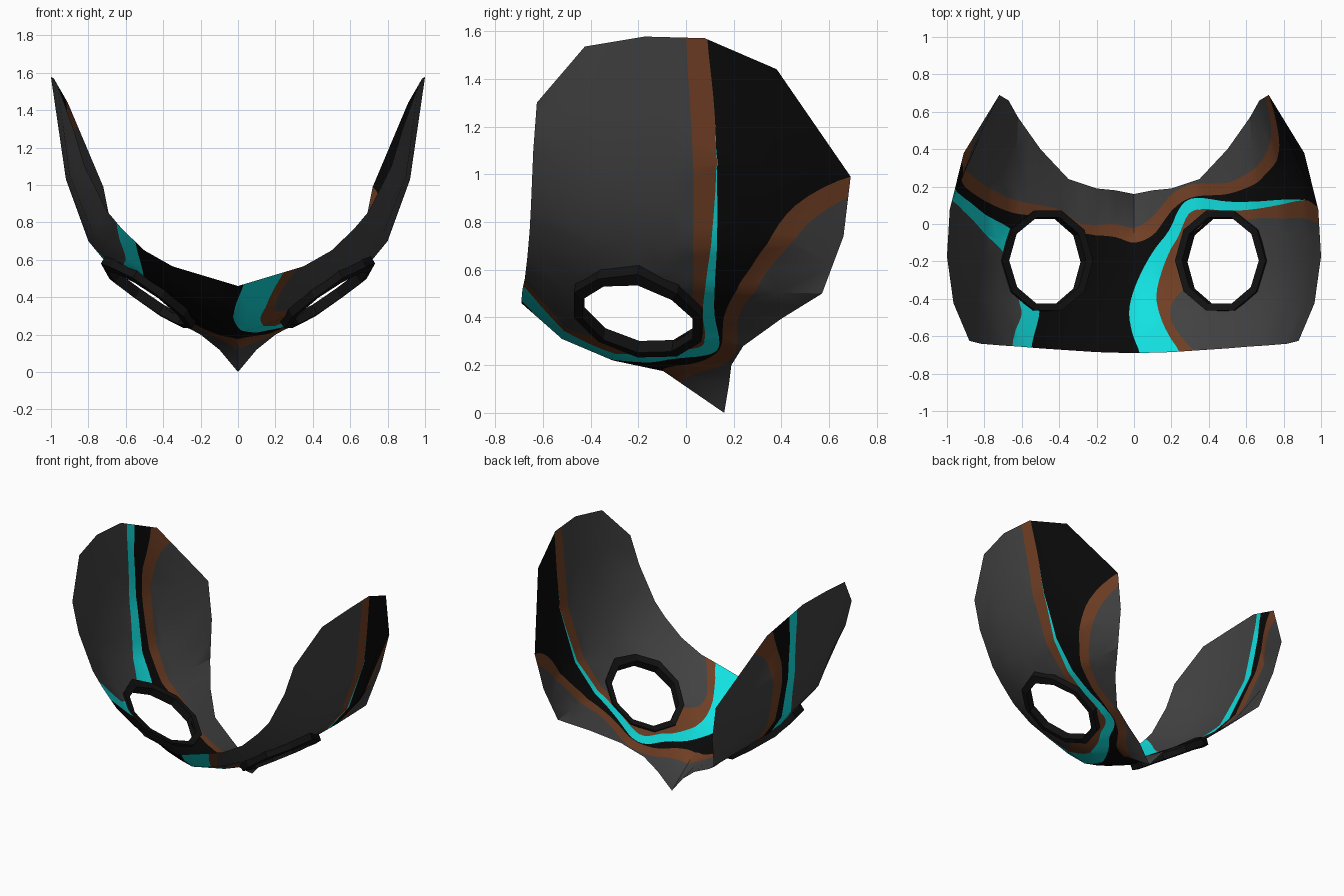
import bpy, math
from mathutils import Vector
from mathutils.geometry import delaunay_2d_cdt

if "Cube" in bpy.data.objects:
    bpy.data.objects.remove(bpy.data.objects["Cube"])

# ---------- colours ----------
def material(name, rgb):
    m = bpy.data.materials.new(name)
    m.diffuse_color = (*rgb, 1)
    m.use_nodes = True
    m.node_tree.nodes["Principled BSDF"].inputs["Base Color"].default_value = m.diffuse_color
    return m

BLACK, GREY, BROWN, TEAL = range(4)
MATS = [material("black", (0.003, 0.003, 0.003)),
        material("dark grey", (0.055, 0.055, 0.055)),
        material("brown", (0.165, 0.05, 0.018)),
        material("teal", (0.006, 0.75, 0.75))]
RIM_MAT = material("rim black", (0.006, 0.006, 0.006))

# ---------- shell surface: five cross-sections, (x, z) from centre to top rim ----------
ROWS = [
    [(0, .46), (.1, .49), (.2, .52), (.35, .565), (.5, .65), (.62, .765), (.70, .86), (.82, 1.1), (.88, 1.3)],
    [(0, .31), (.1, .33), (.2, .36), (.35, .42), (.5, .50), (.65, .60), (.78, .75), (.9, 1.05), (.965, 1.535)],
    [(0, .22), (.1, .235), (.2, .27), (.35, .345), (.5, .43), (.66, .53), (.8, .70), (.92, 1.03), (1, 1.577)],
    [(0, .175), (.1, .2), (.2, .24), (.35, .32), (.5, .41), (.64, .51), (.785, .70), (.9, 1.05), (.985, 1.57)],
    [(0, 0), (.1, .12), (.2, .2), (.35, .28), (.5, .395), (.62, .5), (.67, .74), (.72, .99), (.91, 1.44)],
]
FRONT_Y = [-.69, -.688, -.685, -.675, -.665, -.655, -.65, -.64, -.625]
BACK_Y = [.16, .18, .19, .24, .40, .57, .66, .69, .38]
T = [0, .2, .45, .7, 1]        # row positions between front and back edge
FLAT_X = [0, .1, .2, .35, .5, .65, .79, .91, .99]

def lerp(a, b, t):
    return a + (b - a) * t

def sample(table, c):
    c = min(abs(c), 8)
    i = min(int(c), 7)
    return lerp(table[i], table[i + 1], c - i)

def inverse(table, value):
    k = 0
    while k < len(table) - 2 and value > table[k + 1]:
        k += 1
    return k + (value - table[k]) / (table[k + 1] - table[k])

def to_v(c, y):
    a, b = sample(FRONT_Y, c), sample(BACK_Y, c)
    return inverse(T, (y - a) / (b - a))

def surface(c, v):
    v = min(max(v, 0), 4)
    j = min(int(v), 3)
    a, b = ([sample([p[k] for p in ROWS[r]], c) for k in (0, 1)] for r in (j, j + 1))
    y = lerp(sample(FRONT_Y, c), sample(BACK_Y, c), lerp(T[j], T[j + 1], v - j))
    return Vector((math.copysign(lerp(a[0], b[0], v - j), c), y, lerp(a[1], b[1], v - j)))

# ---------- painted bands: boundary lines in (column, y) ----------
BACK_BAND = [(-8.5, .38), (-8, .33), (-7, .2), (-6, .12), (-5, .06), (-4, .04), (-3, 0), (-2.5, -.05),
             (-1, -.07), (0, -.1), (1, -.06), (1.7, .03), (2.4, .12), (3, .15), (4, .16), (5, .21),
             (5.5, .27), (6, .34), (6.5, .46), (7, .69), (7.05, .8)]
BACK_PANEL = [(-7.8, .5), (-7.5, .36), (-7, .29), (-6, .2), (-5, .13), (-4, .1), (-3.2, .07), (-2.5, 0),
              (-1, 0), (0, -.02), (1, .04), (2, .16), (2.8, .215), (4, .22), (5, .29), (5.6, .37),
              (6.2, .5), (6.65, .68), (6.8, .8)]
RIGHT_TEAL = [(8.5, .09), (8, .09), (7.4, .12), (6.8, .13), (6, .13), (5, .12), (4, .12), (3, .14),
              (2.5, .12), (2.2, .06), (1.9, -.03), (1, -.15), (.2, -.3), (-.25, -.45), (-.1, -.58),
              (.3, -.69), (.4, -.8)]
RIGHT_BROWN = [(8.5, .09), (8, .09), (7.4, .12), (6.8, .125), (6, .105), (5, .08), (4, .07), (3.1, .08),
               (2.6, .05), (2.2, -.08), (1.6, -.22), (1.2, -.38), (1.5, -.52), (2.2, -.66), (2.6, -.8)]
RIGHT_PANEL = [(8.5, 0), (8, 0), (7, .03), (6, .03), (5, .03), (4, 0), (3, -.1), (2.6, -.25), (2.5, -.33),
               (2, -.43), (2, -.52), (2.5, -.63), (2.9, -.7), (3, -.8)]
LEFT_TEAL = [(-8.5, .2), (-8, .19), (-7, .14), (-6, .05), (-5, -.03), (-4.6, -.12), (-4.2, -.35),
             (-4.05, -.45), (-4.1, -.52), (-4.4, -.66), (-4.5, -.8)]
LEFT_PANEL = [(-8.5, .13), (-8, .13), (-7, .07), (-6, -.05), (-5.2, -.17), (-4.9, -.3), (-4.75, -.42),
              (-4.75, -.5), (-5.4, -.66), (-5.6, -.8)]

def smooth_line(pts, n=4):
    p = [Vector(q) for q in [pts[0]] + pts + [pts[-1]]]
    out = []
    for a, b, c, d in zip(p, p[1:], p[2:], p[3:]):
        for k in range(n):
            t = k / n
            out.append(.5 * (2 * b + (c - a) * t + (2 * a - 5 * b + 4 * c - d) * t * t
                             + (3 * b - a - 3 * c + d) * t ** 3))
    out.append(p[-1])
    return [Vector((q.x, to_v(q.x, q.y))) for q in out]

def inside(p, poly):
    hit = False
    for a, b in zip(poly, poly[1:] + poly[:1]):
        if (a.y > p.y) != (b.y > p.y) and p.x < a.x + (p.y - a.y) / (b.y - a.y) * (b.x - a.x):
            hit = not hit
    return hit

# each region is its line closed off beyond the shell's edge
regions = []
for line, colour, corner in ((BACK_BAND, BROWN, None), (BACK_PANEL, GREY, None),
                             (RIGHT_TEAL, TEAL, 9), (RIGHT_BROWN, BROWN, 9), (RIGHT_PANEL, GREY, 9),
                             (LEFT_TEAL, TEAL, -9), (LEFT_PANEL, GREY, -9)):
    curve = smooth_line(line)
    if corner is None:
        ends = [Vector((curve[-1].x, 9)), Vector((curve[0].x, 9))]
    else:
        ends = [Vector((curve[-1].x, -9)), Vector((corner, -9)), Vector((corner, curve[0].y))]
    regions.append((curve, curve + ends, colour))

# ---------- ten-sided eye openings ----------
def eye_outline(side, grow=0.0):
    pts = []
    for k in range(10):
        a = math.radians(36 * k)
        x = .465 + (.205 + grow) * math.cos(a)
        y = -.197 + (.245 + grow) * math.sin(a)
        c = inverse(FLAT_X, x)
        pts.append(Vector((side * c, to_v(c, y))))
    return pts

holes = [eye_outline(s) for s in (-1, 1)]

# ---------- mask shell ----------
verts, edges = [], []

def add_line(pts, closed=False):
    base = len(verts)
    verts.extend(pts)
    edges.extend((base + i, base + i + 1) for i in range(len(pts) - 1))
    if closed:
        edges.append((base + len(pts) - 1, base))

for c in range(-8, 9):
    add_line([Vector((c, k / 2)) for k in range(9)])
for r in range(5):
    add_line([Vector((k / 2, r)) for k in range(-16, 17)])
for curve, _, _ in regions:
    add_line(curve)
for h in holes:
    add_line(h, True)

cv, _, cf, *_ = delaunay_2d_cdt(verts, edges, [], 0, 1e-4)
index, points, faces, colours = {}, [], [], []
for f in cf:
    m = sum((cv[i] for i in f), Vector((0, 0))) / len(f)
    if abs(m.x) > 8 or not 0 < m.y < 4 or any(inside(m, h) for h in holes):
        continue
    for i in f:
        if i not in index:
            index[i] = len(points)
            points.append(surface(*cv[i]))
    faces.append([index[i] for i in f])
    colour = BLACK
    for _, poly, col in regions:
        if inside(m, poly):
            colour = col
    colours.append(colour)

def make_object(name, pts, polys, mats, smooth):
    me = bpy.data.meshes.new(name)
    me.from_pydata([tuple(p) for p in pts], [], polys)
    for m in mats:
        me.materials.append(m)
    if smooth:
        me.shade_smooth()
        me.set_sharp_from_angle(angle=math.radians(35))
    ob = bpy.data.objects.new(name, me)
    bpy.context.collection.objects.link(ob)
    return ob

shell = make_object("mask_shell", points, faces, MATS, True)
for p, col in zip(shell.data.polygons, colours):
    p.material_index = col

# ---------- raised rims around the eye openings ----------
for side, name in ((-1, "left_eye_rim"), (1, "right_eye_rim")):
    out = Vector((.51 * side, -.13, -.85))
    inner = [surface(*p) for p in eye_outline(side, -.003)]
    outer = [surface(*p) for p in eye_outline(side, .035)]
    loops = [[p - out * .012 for p in inner], [p - out * .012 for p in outer],
             [p + out * .045 for p in outer], [p + out * .045 for p in inner]]
    quads = []
    for a in range(4):
        b = (a + 1) % 4
        for k in range(10):
            n = (k + 1) % 10
            q = [a * 10 + k, b * 10 + k, b * 10 + n, a * 10 + n]
            quads.append(q if side < 0 else q[::-1])
    make_object(name, [p for l in loops for p in l], quads, [RIM_MAT], False)
